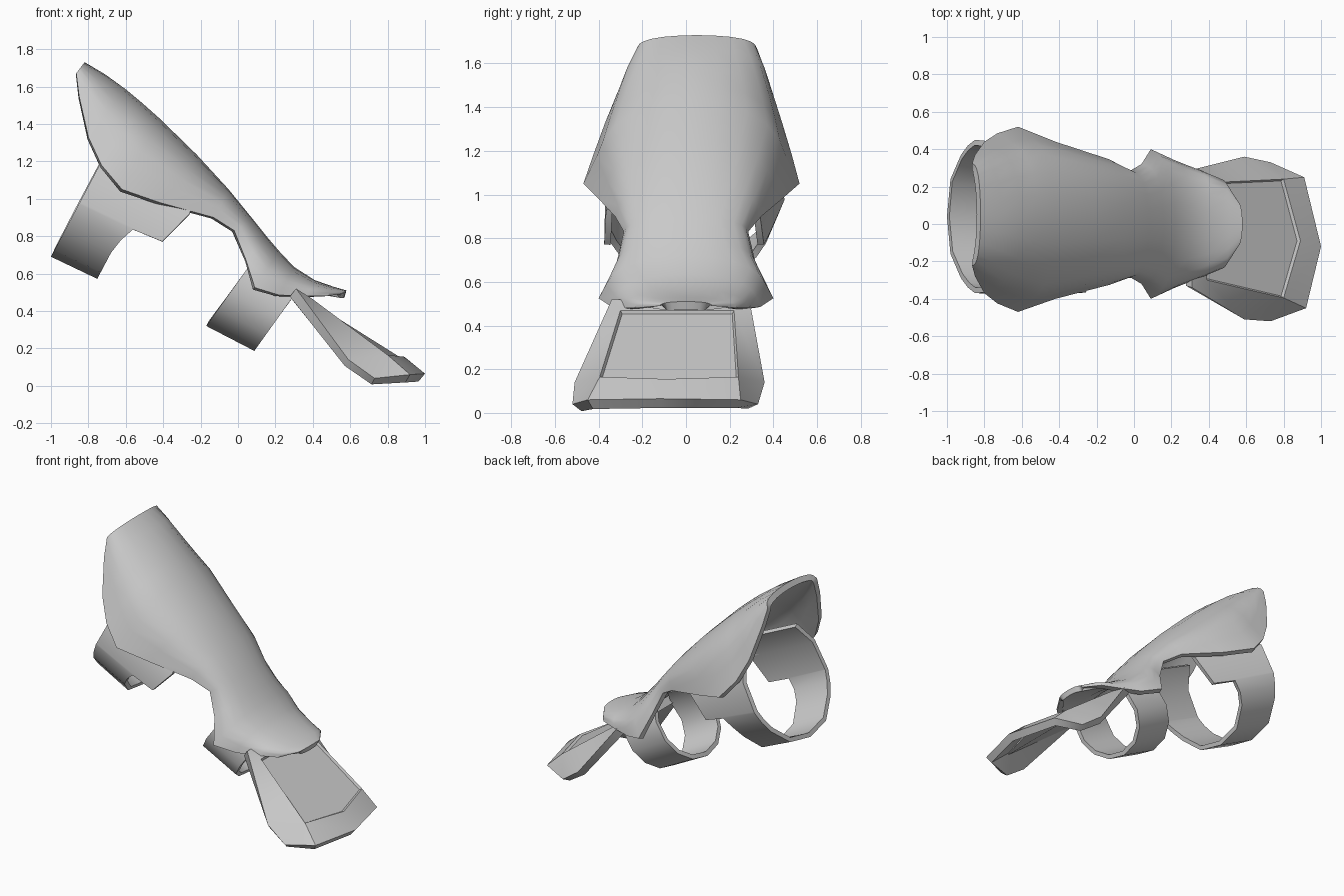
import bpy
import bmesh
from mathutils import Vector

cube = bpy.data.objects.get("Cube")
if cube:
    bpy.data.objects.remove(cube)

grey = bpy.data.materials.new("plain grey")
grey.use_nodes = True
grey.diffuse_color = (0.6, 0.6, 0.6, 1)
grey.node_tree.nodes["Principled BSDF"].inputs["Base Color"].default_value = (0.6, 0.6, 0.6, 1)


def finish(name, bm, thickness, angle):
    """Turn a surface into a thick, shaded object; thickness grows inward."""
    mesh = bpy.data.meshes.new(name)
    bm.to_mesh(mesh)
    bm.free()
    mesh.materials.append(grey)
    obj = bpy.data.objects.new(name, mesh)
    bpy.context.collection.objects.link(obj)
    solid = obj.modifiers.new("thickness", 'SOLIDIFY')
    solid.thickness = thickness
    solid.offset = -1
    bpy.ops.object.select_all(action='DESELECT')
    obj.select_set(True)
    bpy.context.view_layer.objects.active = obj
    bpy.ops.object.modifier_apply(modifier=solid.name)
    bpy.ops.object.shade_smooth_by_angle(angle=angle)


def loft(rows):
    bm = bmesh.new()
    grid = [[bm.verts.new(p) for p in row] for row in rows]
    for a, b in zip(grid, grid[1:]):
        for i in range(len(a) - 1):
            bm.faces.new((a[i], b[i], b[i + 1], a[i + 1]))
    return bm


# Forearm guard: ridge x, z, then edge x, half width, z, and sideways shift
sections = [
    (-0.82, 1.73, -0.865, 0.275, 1.67, 0.05),
    (-0.71, 1.665, -0.85, 0.325, 1.55, 0.045),
    (-0.60, 1.585, -0.80, 0.405, 1.33, 0.035),
    (-0.51, 1.51, -0.73, 0.455, 1.18, 0.03),
    (-0.42, 1.43, -0.62, 0.495, 1.05, 0.025),
    (-0.22, 1.235, -0.42, 0.42, 0.98, 0.02),
    (-0.05, 1.05, -0.13, 0.335, 0.90, 0.01),
    (0.08, 0.89, -0.02, 0.285, 0.83, 0),
    (0.16, 0.79, 0.04, 0.32, 0.68, 0),
    (0.22, 0.72, 0.09, 0.40, 0.525, 0),
    (0.30, 0.635, 0.22, 0.34, 0.485, 0),
    (0.41, 0.565, 0.36, 0.285, 0.48, 0),
    (0.51, 0.53, 0.48, 0.235, 0.48, 0),
    (0.58, 0.51, 0.55, 0.12, 0.49, 0),
]
# Rounded core as share of core width and of drop; a flared rim follows it
arch = [(0, 0), (0.3, 0.035), (0.58, 0.13), (0.8, 0.29), (0.93, 0.48), (1, 0.68)]
rows = []
for tx, tz, ex, half, ez, mid in sections:
    core = min(half * 0.96, 0.28 + 0.72 * (half - 0.28))
    side = [(core * w, d) for w, d in arch] + [(half, 1)]
    full = [(-y, d) for y, d in reversed(side[1:])] + side
    rows.append([(tx + (ex - tx) * d, mid + y, tz + (ez - tz) * d) for y, d in full])
finish("forearm_guard", loft(rows), 0.04, 0.75)


# Straps: half profile of y, height, far edge along the arm
# The far edge is narrower by the taper and moved sideways by the skew
def strap(name, origin, along, up, mid, taper, skew, profile):
    origin, along, up = Vector(origin), Vector(along), Vector(up)
    full = [(-y, h, w) for y, h, w in reversed(profile[1:])] + profile
    rows = []
    for y, h, w in full:
        base = origin + up * h
        far = mid + y * (1 - taper * w) + skew * w
        rows.append([base + Vector((0, mid + y, 0)), base + along * w + Vector((0, far, 0))])
    finish(name, loft(rows), 0.03, 0.75)


strap("upper_strap", (-1, 0, 0.69), (0.9, 0, -0.43), (0.468, 0, 0.884), 0.04, 0.22, -0.1,
      [(0, 0, 0.275), (0.2, 0.04, 0.275), (0.33, 0.16, 0.275), (0.38, 0.24, 0.29),
       (0.41, 0.32, 0.32), (0.41, 0.33, 0.49), (0.4, 0.53, 0.55), (0.3, 0.68, 0.5)])
strap("lower_strap", (-0.17, 0, 0.32), (0.887, 0, -0.46), (0.58, 0, 0.81), 0, 0, 0,
      [(0, 0, 0.29), (0.14, 0.03, 0.29), (0.24, 0.11, 0.29), (0.29, 0.22, 0.29),
       (0.28, 0.36, 0.29), (0.22, 0.45, 0.22)])

# Hand plate: sloping border around a slightly sunken panel
outer = [(0.31, 0.29, 0.52), (0.59, 0.36, 0.14), (0.73, 0.33, 0.04), (0.91, 0.25, 0.06),
         (1.0, -0.12, 0.065), (0.92, -0.45, 0.06), (0.73, -0.52, 0.04), (0.59, -0.51, 0.14),
         (0.31, -0.34, 0.52)]
inner = [(0.39, 0.22, 0.47), (0.8, 0.24, 0.165), (0.89, -0.09, 0.155),
         (0.8, -0.395, 0.165), (0.39, -0.3, 0.47)]
bm = bmesh.new()
o = [bm.verts.new(p) for p in outer]
i = [bm.verts.new(p) for p in inner]
for face in [(o[0], o[1], i[0]), (o[1], i[1], i[0]), (o[1], o[2], i[1]), (o[2], o[3], i[1]),
             (o[3], o[4], i[2], i[1]), (o[4], o[5], i[3], i[2]), (o[5], o[6], i[3]),
             (o[6], o[7], i[3]), (o[7], i[4], i[3]), (o[7], o[8], i[4]),
             (o[8], o[0], i[0], i[4])]:
    bm.faces.new(face)
panel = bm.faces.new(i)
bm.normal_update()
for f in bm.faces:
    if f.normal.z < 0:
        f.normal_flip()
bmesh.ops.inset_region(bm, faces=[panel], thickness=0.012, depth=-0.015)
finish("hand_plate", bm, 0.055, 0.7)
